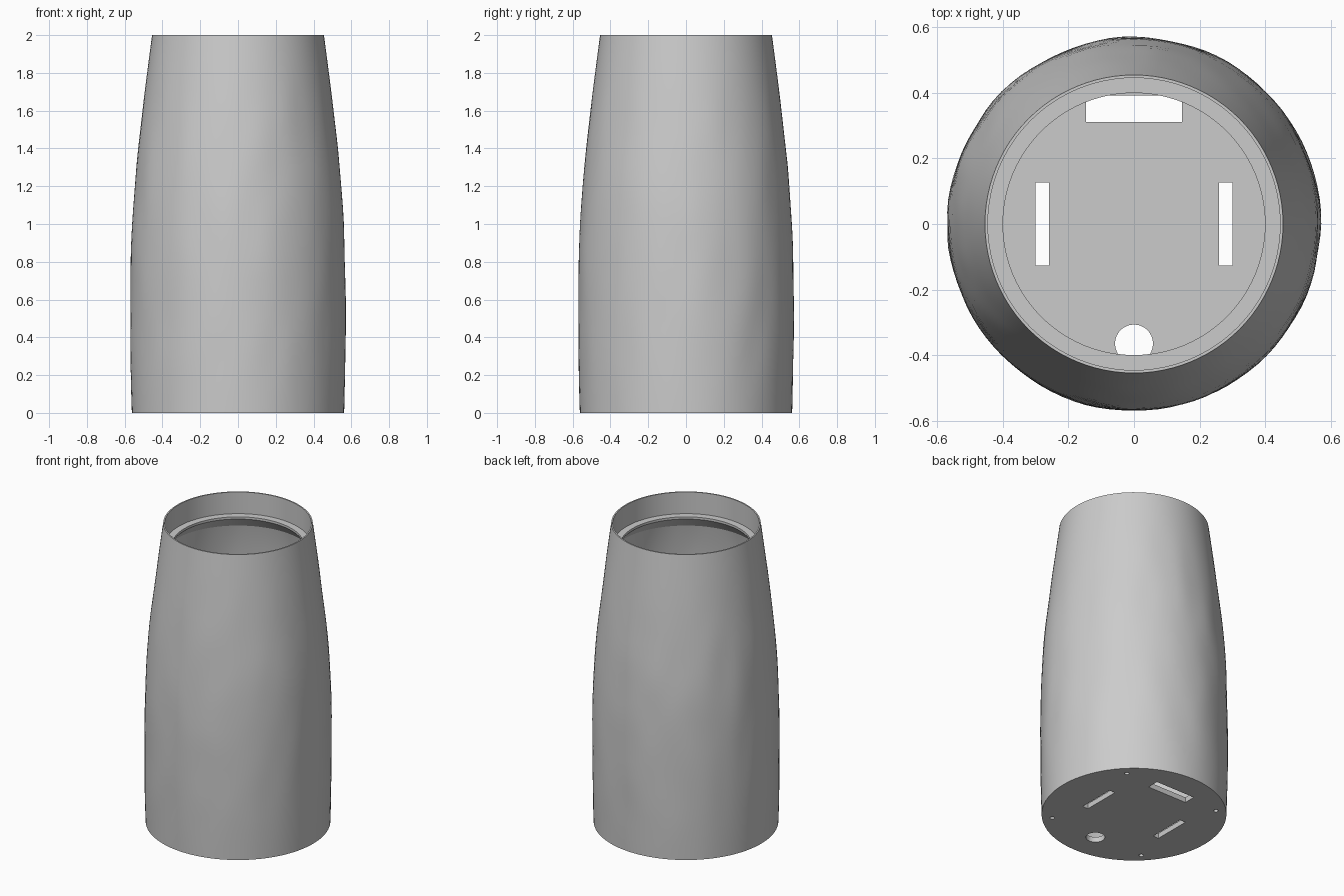
import bpy, bmesh, math
from mathutils import Vector, noise
from mathutils.geometry import interpolate_bezier

cube = bpy.data.objects.get("Cube")
if cube:
    bpy.data.objects.remove(cube)

SIDES = 96
WALL = 0.012
FLOOR = 0.035

grey = bpy.data.materials.new("plain grey")
grey.use_nodes = True
colour = (0.6, 0.6, 0.6, 1)
grey.diffuse_color = colour
grey.node_tree.nodes["Principled BSDF"].inputs["Base Color"].default_value = colour


def curve(points, count):
    return [tuple(p.xy) for p in interpolate_bezier(*[Vector((r, z, 0)) for r, z in points], count)]


def make_object(name, bm):
    bmesh.ops.recalc_face_normals(bm, faces=bm.faces)
    mesh = bpy.data.meshes.new(name)
    bm.to_mesh(mesh)
    bm.free()
    obj = bpy.data.objects.new(name, mesh)
    bpy.context.collection.objects.link(obj)
    obj.data.materials.append(grey)
    return obj


# Outer wall: slight belly, tapering to the neck
outer = curve([(0.562, 0), (0.57, 0.25), (0.571, 0.45), (0.569, 0.7)], 9)
outer += curve([(0.569, 0.7), (0.566, 1.1), (0.535, 1.4), (0.455, 2)], 16)[1:]

# Inside: neck recess, ledge with sloped underside, thin wall, floor
neck = [(0.446, 2), (0.446, 1.855), (0.4, 1.855), (0.4, 1.84), (0.468, 1.765)]
inner = [(r - WALL, z) for r, z in reversed(outer) if 0.1 < z < 1.74]
inner.append((outer[0][0] - WALL, FLOOR))
profile = [(0, 0)] + outer + neck + inner + [(0, FLOOR)]

# Turn the profile into a closed vessel
bm = bmesh.new()
verts = [bm.verts.new((r, 0, z)) for r, z in profile]
edges = [bm.edges.new(pair) for pair in zip(verts, verts[1:])]
bmesh.ops.spin(bm, geom=verts + edges, cent=(0, 0, 0), axis=(0, 0, 1),
               angle=math.tau, steps=SIDES, use_merge=True)
bmesh.ops.remove_doubles(bm, verts=bm.verts, dist=0.0001)

# Gentle hand-worked unevenness on the walls, none at rim or base
for v in bm.verts:
    z = v.co.z
    if math.hypot(v.co.x, v.co.y) > 0.47 and 0.05 < z < 1.74:
        fade = min(1, z * 3, (2 - z) * 1.5)
        direction = Vector((v.co.x, v.co.y, 0)).normalized()
        bump = noise.noise(direction * 4 + Vector((0, 0, z * 3)))
        v.co += direction * bump * 0.005 * fade
vessel = make_object("vessel", bm)


# Floor openings
def cut(shape):
    cutter = make_object("floor_cutter", shape)
    cutter.hide_render = True
    mod = vessel.modifiers.new("opening", "BOOLEAN")
    mod.operation = "DIFFERENCE"
    mod.solver = "EXACT"
    mod.object = cutter
    bpy.context.view_layer.objects.active = vessel
    bpy.ops.object.modifier_apply(modifier=mod.name)
    bpy.data.objects.remove(cutter)


def slot(x, y, width, depth):
    shape = bmesh.new()
    bmesh.ops.create_cube(shape, size=1)
    bmesh.ops.scale(shape, vec=(width, depth, 0.2), verts=shape.verts)
    bmesh.ops.translate(shape, vec=(x, y, 0), verts=shape.verts)
    cut(shape)


def round_hole(x, y, radius):
    shape = bmesh.new()
    bmesh.ops.create_cone(shape, cap_ends=True, segments=32, radius1=radius,
                          radius2=radius, depth=0.2)
    bmesh.ops.translate(shape, vec=(x, y, 0), verts=shape.verts)
    cut(shape)


slot(0, 0.352, 0.292, 0.08)
for side in (-1, 1):
    slot(side * 0.28, 0, 0.042, 0.254)
round_hole(0, -0.365, 0.058)
for i in range(4):
    a = math.radians(45 + 90 * i)
    round_hole(0.5 * math.cos(a), 0.5 * math.sin(a), 0.014)

# Smooth walls with crisp rims
bpy.ops.object.select_all(action="DESELECT")
vessel.select_set(True)
bpy.context.view_layer.objects.active = vessel
bpy.ops.object.shade_smooth_by_angle(angle=math.radians(30))
